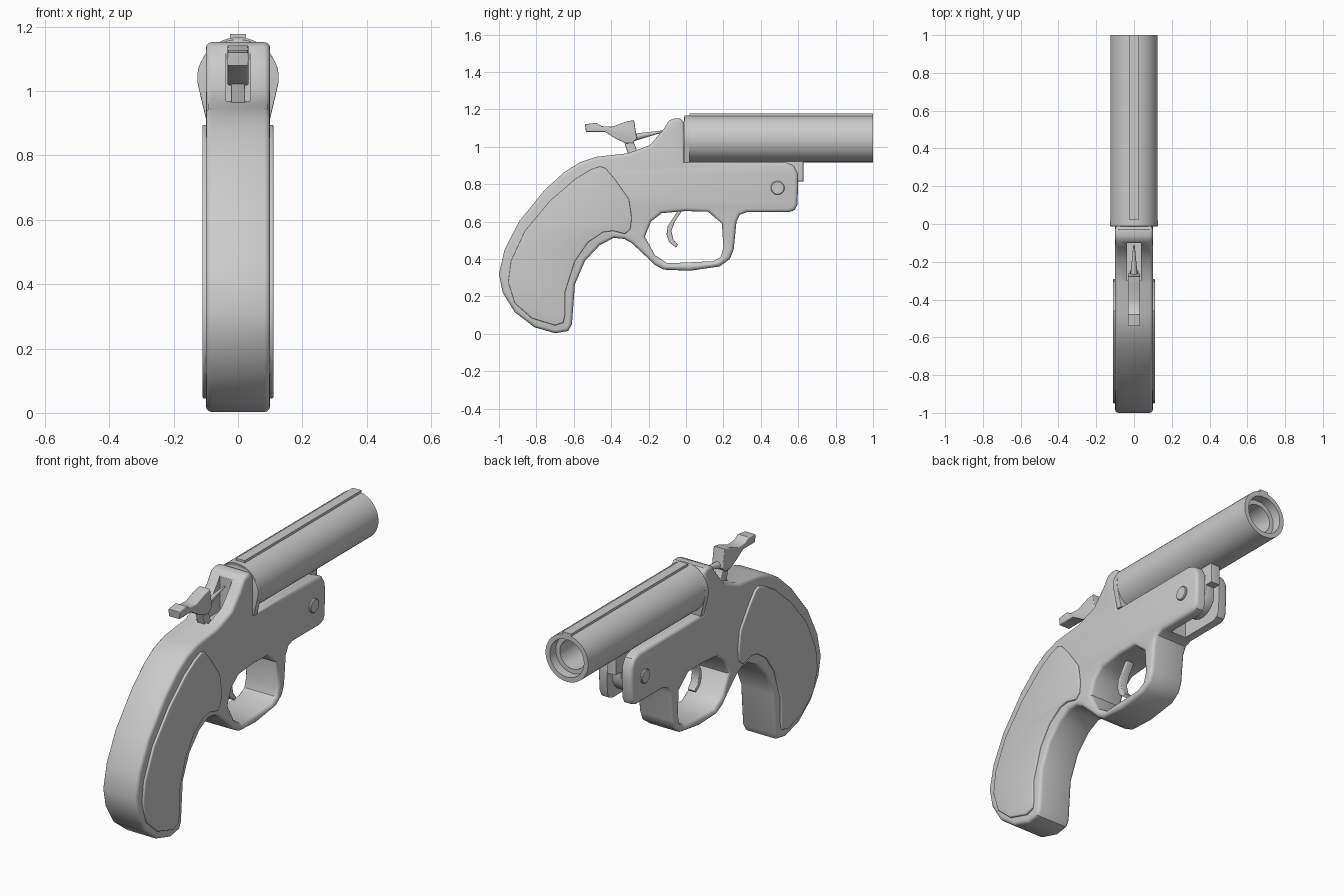
import bpy, bmesh, math
from mathutils import Matrix, Vector

if "Cube" in bpy.data.objects:
    bpy.data.objects.remove(bpy.data.objects["Cube"])

SIDE = Matrix(((0, 0, 1), (1, 0, 0), (0, 1, 0)))    # profile drawn in y,z; thickness along x
FRONT = Matrix(((1, 0, 0), (0, 0, -1), (0, 1, 0)))  # profile drawn in x,z; thickness along y


def finish(name, bm, angle=35):
    bmesh.ops.remove_doubles(bm, verts=bm.verts, dist=0.0002)
    bmesh.ops.recalc_face_normals(bm, faces=bm.faces)
    me = bpy.data.meshes.new(name)
    bm.to_mesh(me)
    bm.free()
    ob = bpy.data.objects.new(name, me)
    bpy.context.collection.objects.link(ob)
    smooth(ob, angle)
    return ob


def smooth(ob, angle=35):
    bpy.ops.object.select_all(action='DESELECT')
    ob.select_set(True)
    bpy.context.view_layer.objects.active = ob
    bpy.ops.object.shade_smooth_by_angle(angle=math.radians(angle))


def plate(name, outlines, half, bevel=0.006, axes=SIDE, shift=(0, 0, 0)):
    """Filled outline (with holes) given thickness and rounded rims."""
    cu = bpy.data.curves.new(name, 'CURVE')
    cu.dimensions, cu.fill_mode = '2D', 'BOTH'
    cu.extrude, cu.bevel_depth, cu.offset, cu.bevel_resolution = half - bevel, bevel, -bevel, 2
    for pts in outlines:
        sp = cu.splines.new('POLY')
        sp.points.add(len(pts) - 1)
        for p, (a, b) in zip(sp.points, pts):
            p.co = (a, b, 0, 1)
        sp.use_cyclic_u = True
    tmp = bpy.data.objects.new(name + "_curve", cu)
    bpy.context.collection.objects.link(tmp)
    dg = bpy.context.evaluated_depsgraph_get()
    me = bpy.data.meshes.new_from_object(tmp.evaluated_get(dg))
    bpy.data.objects.remove(tmp)
    bm = bmesh.new()
    bm.from_mesh(me)
    bpy.data.meshes.remove(me)
    bm.transform(Matrix.Translation(shift) @ axes.to_4x4())
    return finish(name, bm)


def lathe(name, profile, axis, origin, steps=40):
    """Revolve (radius, distance) pairs about an axis."""
    bm = bmesh.new()
    rot = Vector((0, 0, 1)).rotation_difference(Vector(axis)).to_matrix().to_4x4()
    vs = [bm.verts.new((r, 0, d)) for r, d in profile]
    es = [bm.edges.new(e) for e in zip(vs, vs[1:])]
    bmesh.ops.spin(bm, geom=vs + es, cent=(0, 0, 0), axis=(0, 0, 1),
                   angle=2 * math.pi, steps=steps)
    bm.transform(Matrix.Translation(origin) @ rot)
    return finish(name, bm)


def box(name, lo, hi):
    bm = bmesh.new()
    bmesh.ops.create_cube(bm, size=1)
    for v in bm.verts:
        v.co = [(a + b) / 2 + c * (b - a) for a, b, c in zip(lo, hi, v.co)]
    return finish(name, bm)


def cut(ob, cutter):
    cutter.hide_render = True
    m = ob.modifiers.new("cut", 'BOOLEAN')
    m.operation, m.solver, m.object = 'DIFFERENCE', 'EXACT', cutter
    smooth(ob)
    bpy.ops.object.modifier_apply(modifier=m.name)
    bpy.data.objects.remove(cutter)
    smooth(ob)


# frame with grip and trigger guard
body = [(-.06, 1.152), (-.03, 1.15), (-.01, 1.13), (-.01, .918), (.53, .918), (.575, .90), (.597, .86),
        (.6, .8), (.595, .69), (.582, .662), (.55, .65), (.325, .65), (.288, .637), (.27, .6),
        (.255, .45), (.235, .4), (.18, .36), (.02, .337), (-.12, .343), (-.17, .37), (-.21, .41),
        (-.29, .485), (-.33, .507), (-.385, .513), (-.46, .475), (-.54, .39), (-.594, .265),
        (-.61, .05), (-.63, .015), (-.70, .003), (-.81, .035), (-.915, .115), (-.98, .22),
        (-1, .32), (-.97, .45), (-.893, .6), (-.755, .77), (-.65, .865), (-.567, .917),
        (-.48, .946), (-.31, .965), (-.194, 1.008), (-.123, 1.09), (-.09, 1.14)]
hole = [(-.22, .52), (-.187, .6), (-.13, .645), (-.005, .656), (.117, .653), (.192, .59),
        (.2, .46), (.185, .41), (.144, .388), (.02, .382), (-.1, .377), (-.166, .42)]
frame = plate("frame", [body, hole], 0.1, 0.018)
cut(frame, box("hinge_slot_cutter", (-.045, .34, .6), (.045, .7, 1)))
cut(frame, box("hammer_slot_cutter", (-.037, -.3, .94), (.037, -.1, 1.13)))

# grip panels on both sides
panel = [(-.46, .895), (-.51, .877), (-.594, .826), (-.727, .71), (-.861, .55), (-.936, .388),
         (-.95, .275), (-.915, .163), (-.824, .083), (-.70, .045), (-.655, .06), (-.647, .1),
         (-.647, .222), (-.594, .388), (-.524, .489), (-.444, .543), (-.39, .55), (-.326, .534),
         (-.297, .56), (-.29, .62), (-.305, .72), (-.38, .826), (-.43, .885)]
for side, s in (("left", -1), ("right", 1)):
    plate("grip_panel_" + side, [panel], 0.015, 0.006, shift=(s * .096, 0, 0))

# barrel, stepped bore, top rib and breech flange
lathe("barrel", [(0, -.008), (.125, -.008), (.125, 1), (.1, 1), (.1, .95), (.076, .95),
                 (.076, .05), (0, .05)], (0, 1, 0), (0, 0, 1.042), 48)
box("barrel_rib", (-.025, .02, 1.14), (.025, 1, 1.177))
arc = [(.127 * math.cos(math.radians(a)), 1.042 + .118 * math.sin(math.radians(a)))
       for a in range(-15, 196, 10)]
plate("breech_flange", [arc + [(-.1, .915), (.1, .915)]], .016, .003, FRONT, (0, .004, 0))

# barrel hinge lug and pin
lug = [(.4, .95), (.627, .95), (.627, .815), (.585, .815)]
lug += [(.49 + .095 * math.cos(math.radians(a)), .78 + .095 * math.sin(math.radians(a)))
        for a in range(0, -181, -20)]
plate("hinge_lug", [lug], .028, .004)
lathe("hinge_pin", [(0, -.11), (.033, -.11), (.037, -.106), (.037, .106), (.033, .11), (0, .11)],
      (1, 0, 0), (0, .49, .78), 20)

# trigger
plate("trigger", [[(-.03, .68), (-.065, .625), (-.098, .575), (-.104, .53), (-.09, .49),
                   (-.055, .462), (-.043, .475), (-.068, .505), (-.078, .55), (-.06, .6),
                   (-.03, .645), (-.01, .68)]], .022, .004)

# hammer with spur, stem and striker
plate("hammer_spur", [[(-.54, 1.12), (-.535, 1.08), (-.435, 1.08), (-.37, 1.04), (-.32, 1.018),
                       (-.285, 1.02), (-.262, 1.045), (-.278, 1.142), (-.32, 1.135),
                       (-.395, 1.107), (-.45, 1.11), (-.48, 1.128)]], .033, .005)
plate("hammer_stem", [[(-.335, 1.04), (-.3, .93), (-.24, .93), (-.262, .98), (-.285, 1.04)]],
      .022, .004)
lathe("striker", [(0, 0), (.02, 0), (.004, .17), (0, .17)], (0, .97, .2), (0, -.28, 1.05), 12)
